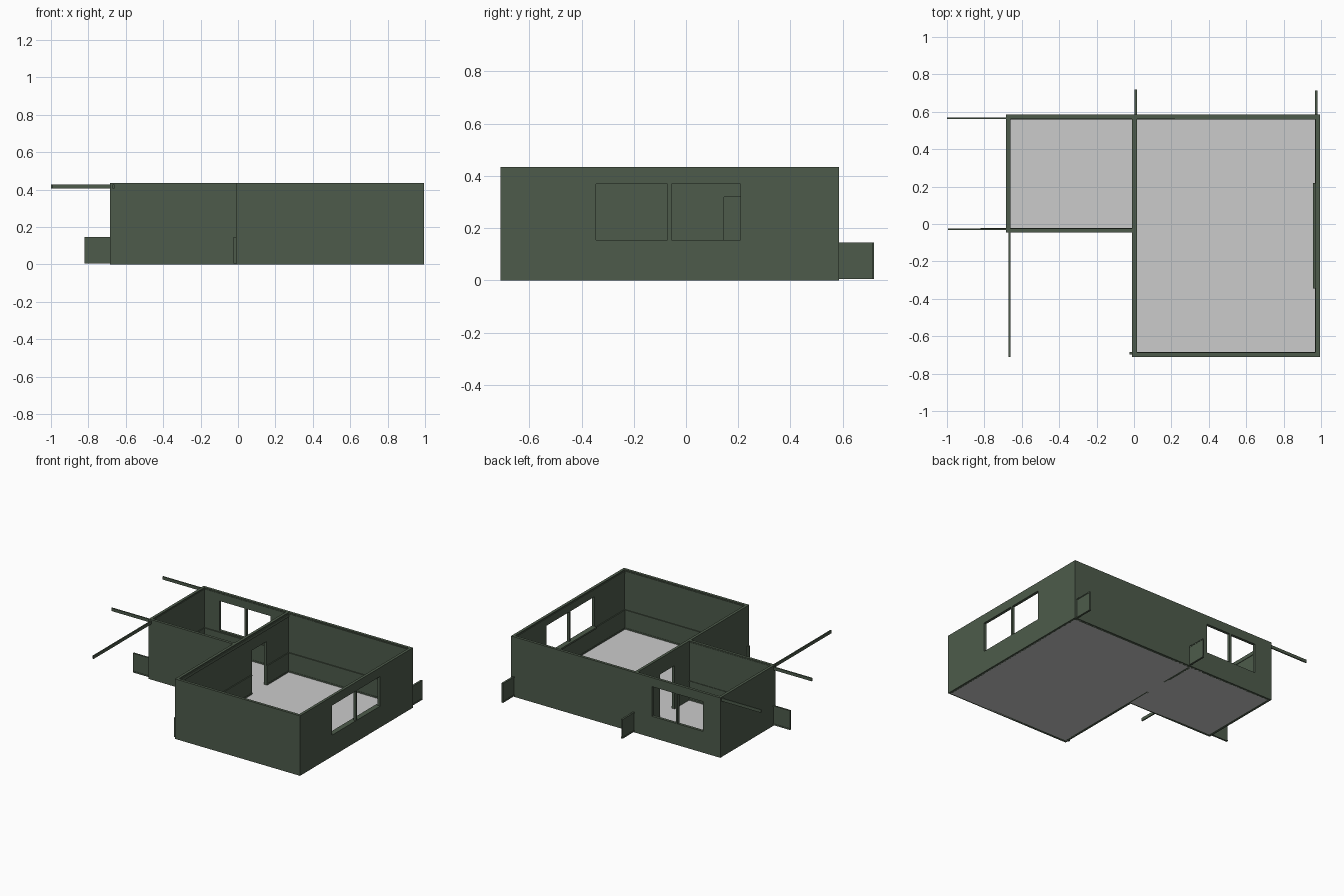
import bpy, bmesh
from mathutils import Matrix, Vector

if "Cube" in bpy.data.objects:
    bpy.data.objects.remove(bpy.data.objects["Cube"])

green = bpy.data.materials.new("dark_green")
green.diffuse_color = (0.075, 0.105, 0.07, 1)
green.use_nodes = True
green.node_tree.nodes["Principled BSDF"].inputs["Base Color"].default_value = green.diffuse_color


def box(name, x, y, z, mat=green):
    """Box from (min, max) ranges."""
    lo, hi = Vector((x[0], y[0], z[0])), Vector((x[1], y[1], z[1]))
    bm = bmesh.new()
    bmesh.ops.create_cube(bm, size=1, matrix=Matrix.Translation((lo + hi) / 2)
                          @ Matrix.Diagonal((*(hi - lo), 1)))
    me = bpy.data.meshes.new(name)
    bm.to_mesh(me)
    bm.free()
    ob = bpy.data.objects.new(name, me)
    bpy.context.collection.objects.link(ob)
    if mat:
        me.materials.append(mat)
    return ob


def wall(name, x, y, holes=()):
    """Full height wall with rectangular openings cut through it."""
    ob = box(name, x, y, (0, H))
    for i, h in enumerate(holes):
        cutter = box(f"{name}_cutter_{i}", *h)
        cutter.hide_render = True
        cutter.hide_viewport = False
        mod = ob.modifiers.new("opening", 'BOOLEAN')
        mod.object, mod.operation, mod.solver = cutter, 'DIFFERENCE', 'EXACT'
        bpy.context.view_layer.objects.active = ob
        bpy.ops.object.modifier_apply(modifier=mod.name)
        bpy.data.objects.remove(cutter)
    return ob


def wainscot(name, x, y):
    """Thin low panel with a base rail and a top rail."""
    box(name + "_panel", x, y, (0.01, 0.143))
    e = 0.002
    along_x = (x[1] - x[0]) > (y[1] - y[0])
    xr = x if along_x else (x[0] - e, x[1] + e)
    yr = (y[0] - e, y[1] + e) if along_x else y
    box(name + "_base_rail", xr, yr, (0.006, 0.016))
    box(name + "_top_rail", xr, yr, (0.138, 0.146))


H = 0.435
T = 0.02
WIN = (0.155, 0.37)

# floors
box("large_room_floor", (0.0, 0.98), (-0.70, 0.575), (0.0, 0.006), None)
box("small_room_floor", (-0.675, 0.0), (-0.035, 0.575), (0.0, 0.006), None)

# large room walls, two-pane window on the right, doorway on the left
wall("large_front_wall", (-0.01, 0.995), (-0.71, -0.71 + T))
wall("large_back_wall", (-0.01, 0.995), (0.585 - T, 0.585))
wall("right_wall", (0.995 - T, 0.995), (-0.71 + T, 0.585 - T),
     [((0.9, 1.1), (-0.345, -0.07), WIN), ((0.9, 1.1), (-0.055, 0.208), WIN)])
wall("middle_wall", (-0.01, -0.01 + T), (-0.71 + T, 0.585 - T),
     [((-0.1, 0.1), (0.145, 0.31), (-0.1, 0.32))])

# small room walls, two-pane window at the back
wall("small_front_wall", (-0.685, -0.01), (-0.045, -0.045 + T))
wall("left_wall", (-0.685, -0.685 + T), (-0.045 + T, 0.585 - T))
wall("small_back_wall", (-0.685, -0.01), (0.585 - T, 0.585),
     [((-0.545, -0.343), (0.5, 0.7), WIN), ((-0.328, -0.135), (0.5, 0.7), WIN)])

# window sill
box("right_window_sill", (0.957, 0.98), (-0.345, 0.22), (0.143, 0.155))

# low wall panels, some running past the corners
wainscot("large_right", (0.97, 0.98), (-0.70, 0.715))
wainscot("large_left_front", (0.006, 0.015), (-0.70, 0.14))
wainscot("large_left_back", (0.006, 0.015), (0.31, 0.72))
wainscot("large_front", (-0.025, 0.98), (-0.697, -0.686))
wainscot("large_back", (0.0, 0.98), (0.56, 0.568))
wainscot("small_front", (-0.82, -0.01), (-0.031, -0.023))
wainscot("small_back", (-0.68, -0.01), (0.56, 0.568))
wainscot("small_left", (-0.67, -0.662), (-0.04, 0.575))

# ceiling trim strips, some running past the corners
C = (0.405, 0.427)
box("small_back_trim", (-1.0, 0.22), (0.562, 0.570), C)
box("small_front_trim", (-0.995, -0.01), (-0.032, -0.023), C)
box("small_left_trim", (-0.67, -0.661), (-0.71, 0.575), C)
box("large_back_trim", (0.22, 0.98), (0.560, 0.570), C)
box("large_front_trim", (0.0, 0.98), (-0.697, -0.686), C)
box("large_right_trim", (0.97, 0.98), (-0.70, 0.58), C)
box("large_left_trim", (0.006, 0.016), (-0.70, 0.58), C)
